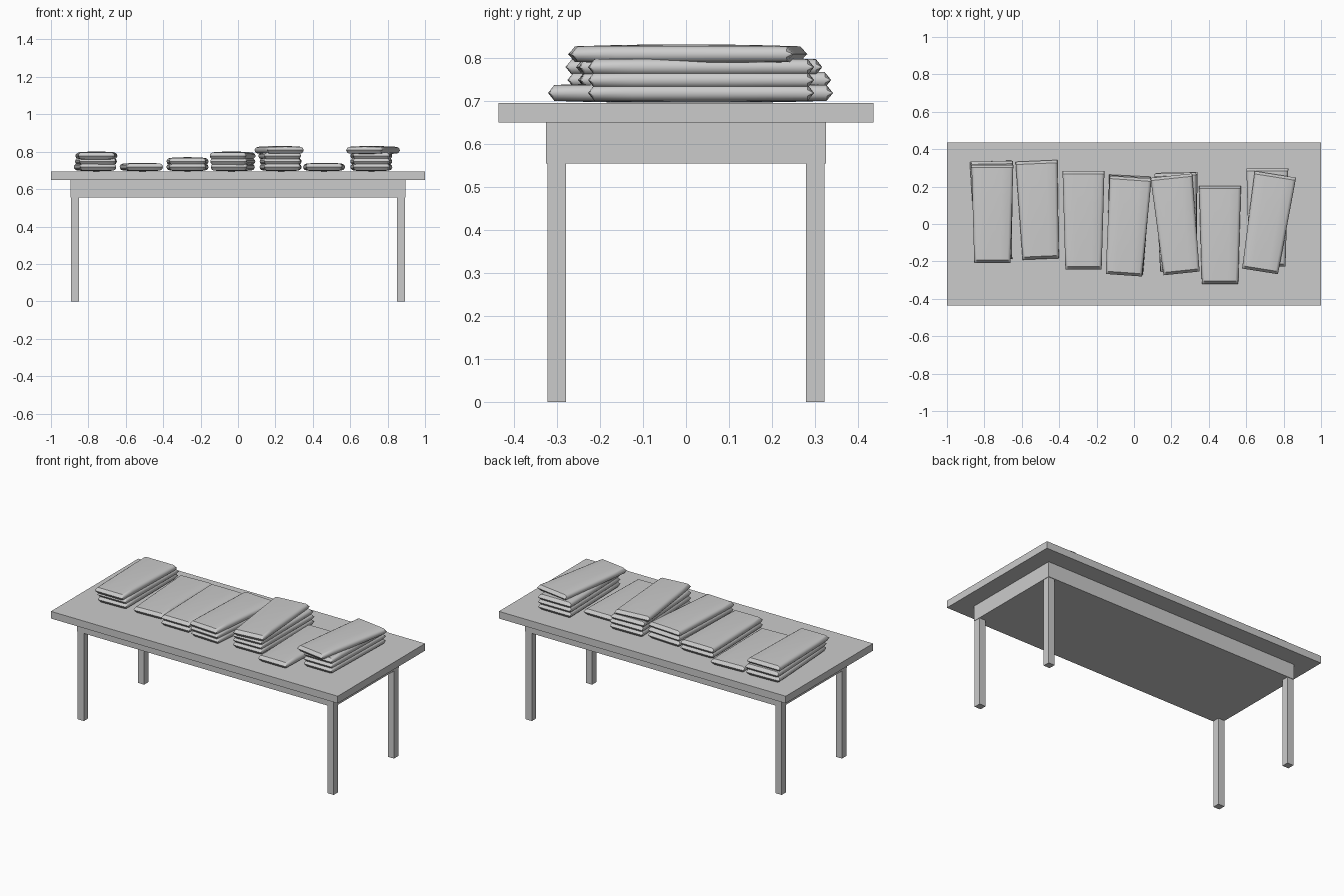
import bpy, bmesh
from math import radians

if "Cube" in bpy.data.objects:
    bpy.data.objects.remove(bpy.data.objects["Cube"])

grey = bpy.data.materials.new("plain_grey")
grey.use_nodes = True
COLOUR = (0.6, 0.6, 0.6, 1)
grey.diffuse_color = COLOUR
grey.node_tree.nodes["Principled BSDF"].inputs["Base Color"].default_value = COLOUR


def add_object(name, bm):
    mesh = bpy.data.meshes.new(name)
    bmesh.ops.recalc_face_normals(bm, faces=bm.faces)
    bm.to_mesh(mesh)
    bm.free()
    mesh.materials.append(grey)
    obj = bpy.data.objects.new(name, mesh)
    bpy.context.collection.objects.link(obj)
    return obj


def box(name, centre, size):
    bm = bmesh.new()
    bmesh.ops.create_cube(bm, size=1)
    bmesh.ops.scale(bm, vec=size, verts=bm.verts)
    bmesh.ops.translate(bm, vec=centre, verts=bm.verts)
    return add_object(name, bm)


# Table
box("table_top", (0, 0, 0.672), (2, 0.87, 0.045))
box("apron", (0, 0, 0.602), (1.79, 0.65, 0.096))
for sx, side in ((-1, "right"), (1, "left")):
    for sy, end in ((-1, "front"), (1, "back")):
        box(f"{end}_{side}_leg", (sx * 0.871, sy * 0.3, 0.278), (0.043, 0.043, 0.556))

# Folded cloth: rounded long sides, pointed short ends, slightly domed
LENGTH, FRONT_HALF, BACK_HALF, DOME = 0.525, 0.097, 0.112, 0.005
EDGE = [(1, 0), (0.99, 0.007), (0.94, 0.014), (0.85, 0.018), (0.45, 0.018), (0, 0.018)]
UPPER = EDGE + [(-u, h) for u, h in reversed(EDGE[:-1])]
LOOP = UPPER + [(u, -h) for u, h in reversed(UPPER[1:-1])]
STATIONS = [-1, -0.944, -0.6, -0.2, 0.2, 0.6, 0.944, 1]


def cloth(name, x, y, z, turn):
    bm = bmesh.new()
    rings = []
    for v in STATIONS:
        half = FRONT_HALF + (BACK_HALF - FRONT_HALF) * (v + 1) / 2
        flat = 0 if abs(v) == 1 else 1
        ring = []
        for u, h in LOOP:
            bulge = DOME * (1 - u * u) * (1 - v * v) * (1 if h > 0 else -1)
            ring.append(bm.verts.new((u * half, v * LENGTH / 2, flat * (h + bulge))))
        rings.append(ring)
    for a, b in zip(rings, rings[1:]):
        for i in range(len(LOOP)):
            bm.faces.new((a[i - 1], a[i], b[i], b[i - 1]))
    bmesh.ops.remove_doubles(bm, verts=bm.verts, dist=0.0001)
    obj = add_object(name, bm)
    obj.location = (x, y, z)
    obj.rotation_euler.z = radians(turn)
    bpy.ops.object.select_all(action="DESELECT")
    obj.select_set(True)
    bpy.context.view_layer.objects.active = obj
    bpy.ops.object.shade_smooth_by_angle(angle=radians(35))


# Each stack lists its layers from the bottom up as x, y, turn
STACKS = [
    [(-0.757, 0.073, 2), (-0.755, 0.073, 1), (-0.757, 0.054, 0)],
    [(-0.51, 0.075, 2.5)],
    [(-0.27, 0.02, 0), (-0.27, 0.02, 0)],
    [(-0.035, -0.004, -3), (-0.035, -0.008, -3.5), (-0.036, -0.012, -4)],
    [(0.232, 0.013, 1), (0.232, 0.013, 1), (0.23, 0.01, 2), (0.227, -0.003, 6)],
    [(0.46, -0.058, 0)],
    [(0.713, 0.035, 0), (0.713, 0.035, 0), (0.713, 0.035, 0), (0.715, 0.006, -9)],
]
for s, stack in enumerate(STACKS, 1):
    for n, (x, y, turn) in enumerate(stack):
        cloth(f"folded_cloth_{s}_{n + 1}", x, y, 0.718 + n * 0.03, turn)
